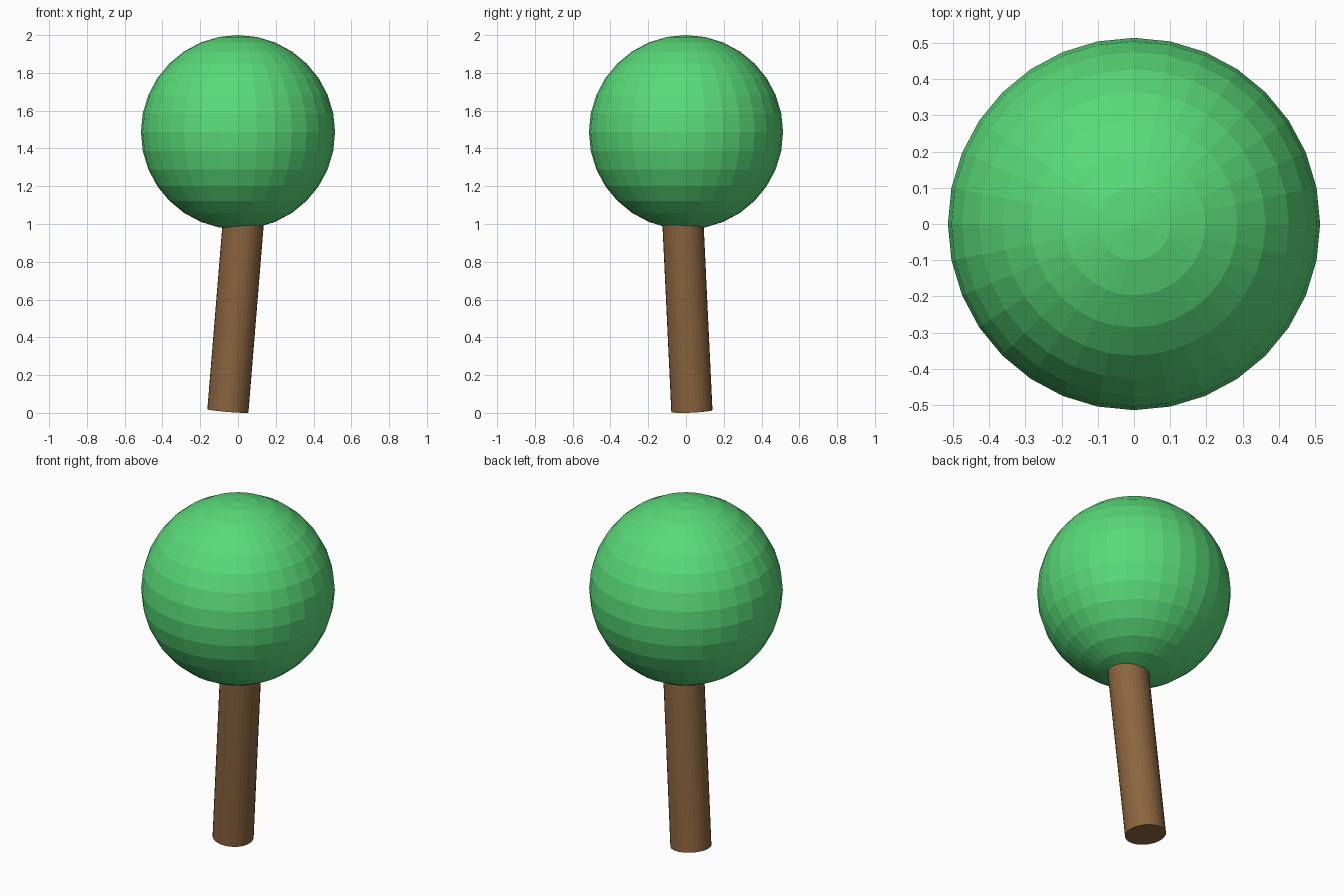
import bpy
from mathutils import Vector

if "Cube" in bpy.data.objects:
    bpy.data.objects.remove(bpy.data.objects["Cube"])


def paint(obj, name, rgb):
    mat = bpy.data.materials.new(name)
    mat.diffuse_color = (*rgb, 1.0)
    mat.use_nodes = True
    mat.node_tree.nodes["Principled BSDF"].inputs["Base Color"].default_value = mat.diffuse_color
    obj.data.materials.append(mat)


# Trunk: slightly leaning cylinder whose upper end is buried in the crown
lean = Vector((0.0815, -0.0475, 1.0)).normalized()
length = 1.32
bpy.ops.mesh.primitive_cylinder_add(vertices=32, radius=0.109, depth=length)
trunk = bpy.context.object
trunk.name = "trunk"
trunk.location = (0, 0, 0.01 + lean.z * length / 2)
trunk.rotation_euler = Vector((0, 0, 1)).rotation_difference(lean).to_euler()
paint(trunk, "bark_brown", (0.26, 0.13, 0.05))

# Crown: flat-shaded ball of leaves
bpy.ops.mesh.primitive_uv_sphere_add(segments=32, ring_count=16, radius=0.514,
                                     location=(0, 0, 1.486))
crown = bpy.context.object
crown.name = "crown"
paint(crown, "leaf_green", (0.1, 0.7, 0.19))
